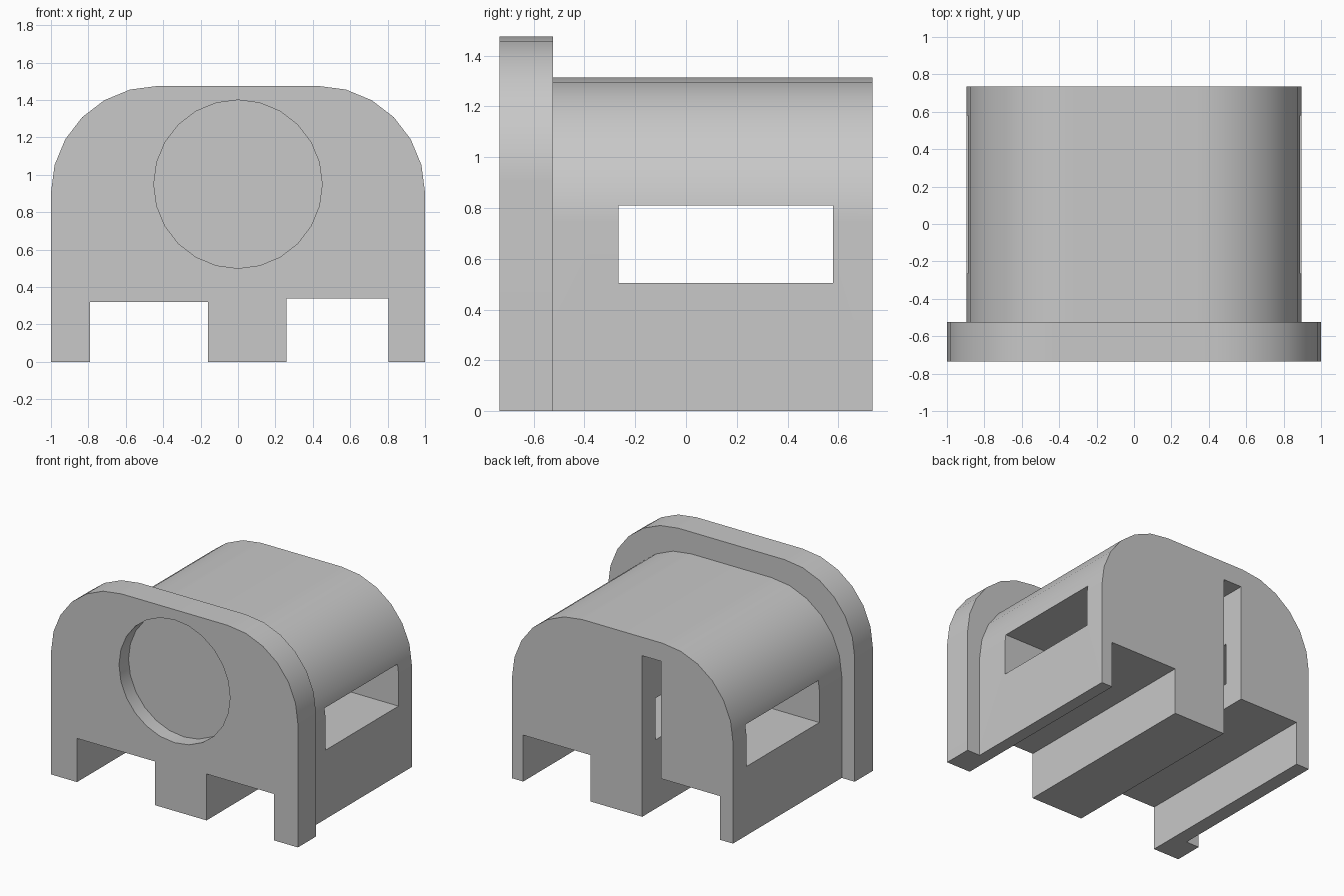
import bpy
import bmesh
from math import sin, cos, radians

cube = bpy.data.objects.get("Cube")
if cube:
    bpy.data.objects.remove(cube, do_unlink=True)

FRONT, STEP, BACK = -0.735, -0.525, 0.735
CORNER = 0.57

grey = bpy.data.materials.new("plain_grey")
grey.use_nodes = True
grey.diffuse_color = (0.58, 0.58, 0.58, 1)
grey.node_tree.nodes["Principled BSDF"].inputs["Base Color"].default_value = grey.diffuse_color


def arch(half_width, height):
    """Rounded top outline, running from the +x foot to the -x foot."""
    cx, cz = half_width - CORNER, height - CORNER
    quarter = [(cx + CORNER * cos(radians(a)), cz + CORNER * sin(radians(a)))
               for a in range(0, 91, 15)]
    right = [(half_width, 0)] + quarter
    return right + [(-x, z) for x, z in reversed(right)]


def extrude_profile(name, outline, y0, y1):
    bm = bmesh.new()
    face = bm.faces.new([bm.verts.new((x, y0, z)) for x, z in outline])
    result = bmesh.ops.extrude_face_region(bm, geom=[face])
    moved = [v for v in result["geom"] if isinstance(v, bmesh.types.BMVert)]
    bmesh.ops.translate(bm, verts=moved, vec=(0, y1 - y0, 0))
    bmesh.ops.recalc_face_normals(bm, faces=bm.faces)
    mesh = bpy.data.meshes.new(name)
    bm.to_mesh(mesh)
    bm.free()
    obj = bpy.data.objects.new(name, mesh)
    bpy.context.collection.objects.link(obj)
    mesh.materials.append(grey)
    return obj


def activate(obj):
    bpy.ops.object.select_all(action='DESELECT')
    obj.select_set(True)
    bpy.context.view_layer.objects.active = obj


def cut(obj, cutter):
    mod = obj.modifiers.new("cut", 'BOOLEAN')
    mod.operation = 'DIFFERENCE'
    mod.solver = 'EXACT'
    mod.object = cutter
    activate(obj)
    bpy.ops.object.modifier_apply(modifier=mod.name)
    bpy.data.objects.remove(cutter, do_unlink=True)


def finish(obj):
    activate(obj)
    bpy.ops.object.shade_smooth_by_angle(angle=radians(30))
    obj.modifiers.new("even_normals", 'WEIGHTED_NORMAL').keep_sharp = True


# Underside channels, listed from -x to +x; the body also has a tall slot
left_channel = [(0.26, 0), (0.26, 0.34), (0.805, 0.34), (0.805, 0)]
right_channel = [(-0.79, 0), (-0.79, 0.32), (-0.16, 0.32), (-0.16, 0)]
slotted_channel = [(-0.79, 0), (-0.79, 0.32), (-0.31, 0.32), (-0.31, 1.18),
                   (-0.16, 1.18), (-0.16, 0)]

# Front plate with a shallow round recess
plate = extrude_profile("front_plate", arch(1.0, 1.475) + right_channel + left_channel,
                        FRONT, STEP)
disc = [(0.45 * cos(radians(a)), 0.95 + 0.45 * sin(radians(a))) for a in range(0, 360, 15)]
cut(plate, extrude_profile("recess_cutter", disc, FRONT - 0.1, FRONT + 0.11))
finish(plate)

# Main body with a window passing through from side to side
body = extrude_profile("main_body", arch(0.895, 1.315) + slotted_channel + left_channel,
                       STEP, BACK)
window = [(-1.2, 0.505), (1.2, 0.505), (1.2, 0.81), (-1.2, 0.81)]
cut(body, extrude_profile("window_cutter", window, -0.265, 0.58))
finish(body)
